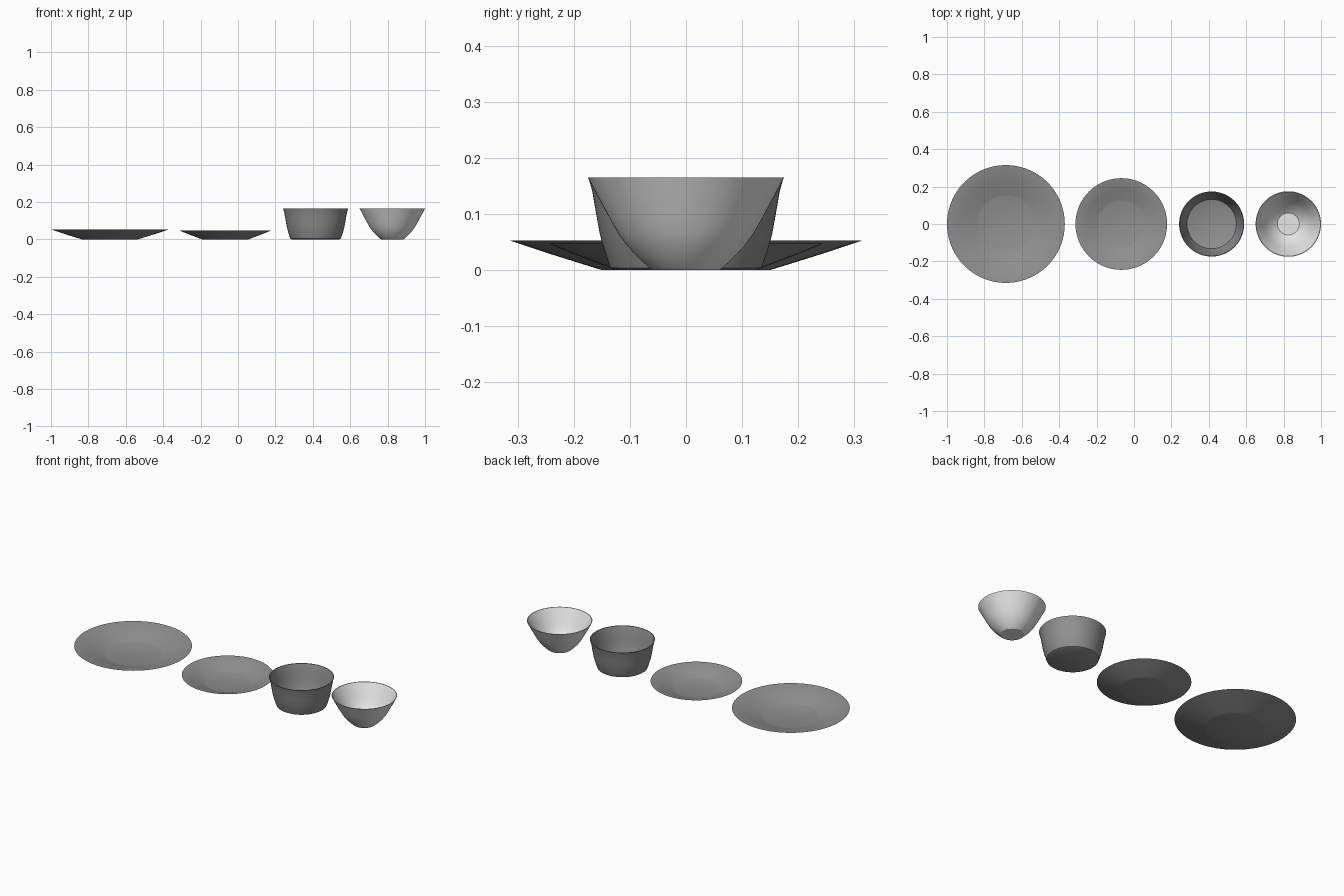
import bpy, bmesh, math
from mathutils import Vector

if "Cube" in bpy.data.objects:
    bpy.data.objects.remove(bpy.data.objects["Cube"])

SEGMENTS = 72
WALL = 0.004


def material(name, value):
    mat = bpy.data.materials.new(name)
    mat.diffuse_color = (value, value, value, 1)
    mat.use_nodes = True
    mat.node_tree.nodes["Principled BSDF"].inputs["Base Color"].default_value = mat.diffuse_color
    return mat


grey = material("mid grey ceramic", 0.28)
pale = material("pale ceramic", 0.8)


def shell_profile(outer):
    """Outer (radius, z) outline from foot to rim, followed by the inset inner outline."""
    pts = [Vector(p) for p in outer]
    inner = []
    for i, p in enumerate(pts):
        before = pts[i] - (pts[i - 1] if i else Vector((0, 0)))
        after = (pts[i + 1] - p) if i + 1 < len(pts) else before
        d = before.normalized() + after.normalized()
        inward = Vector((-d.y, d.x)).normalized()
        inner.append(p + inward * WALL)
    inner[-1].y = pts[-1].y
    return pts + inner[::-1]


def lathe(name, x, outer, mat):
    """Spin a thin-walled vessel around the vertical axis at x."""
    profile = shell_profile(outer)
    bm = bmesh.new()
    rings = []
    for r, z in profile:
        rings.append([bm.verts.new((r * math.cos(a), r * math.sin(a), z))
                      for a in (2 * math.pi * k / SEGMENTS for k in range(SEGMENTS))])
    for low, high in zip(rings, rings[1:]):
        for k in range(SEGMENTS):
            n = (k + 1) % SEGMENTS
            bm.faces.new((low[k], low[n], high[n], high[k]))
    # foot underside and inside floor
    bm.faces.new(rings[0][::-1])
    bm.faces.new(rings[-1])
    bmesh.ops.recalc_face_normals(bm, faces=bm.faces)
    mesh = bpy.data.meshes.new(name)
    bm.to_mesh(mesh)
    bm.free()
    mesh.materials.append(mat)
    obj = bpy.data.objects.new(name, mesh)
    obj.location.x = x
    bpy.context.collection.objects.link(obj)
    bpy.ops.object.select_all(action='DESELECT')
    obj.select_set(True)
    bpy.context.view_layer.objects.active = obj
    bpy.ops.object.shade_smooth_by_angle(angle=math.radians(32))
    return obj


# Two shallow plates with straight sloping rims
lathe("dinner_plate", -0.685,
      [(0.150, 0), (0.160, 0.003), (0.237, 0.027), (0.315, 0.053)], grey)
lathe("side_plate", -0.068,
      [(0.122, 0), (0.132, 0.003), (0.188, 0.024), (0.245, 0.047)], grey)

# Deep dish with steep, gently flared wall
lathe("deep_dish", 0.415,
      [(0.128, 0), (0.135, 0.004), (0.140, 0.018), (0.148, 0.043), (0.154, 0.066),
       (0.161, 0.105), (0.167, 0.140), (0.174, 0.165)], grey)

# Conical bowl, rounded into a narrow foot
lathe("bowl", 0.825,
      [(0.060, 0), (0.066, 0.004), (0.085, 0.022), (0.104, 0.042), (0.120, 0.064),
       (0.135, 0.090), (0.155, 0.127), (0.175, 0.165)], pale)
